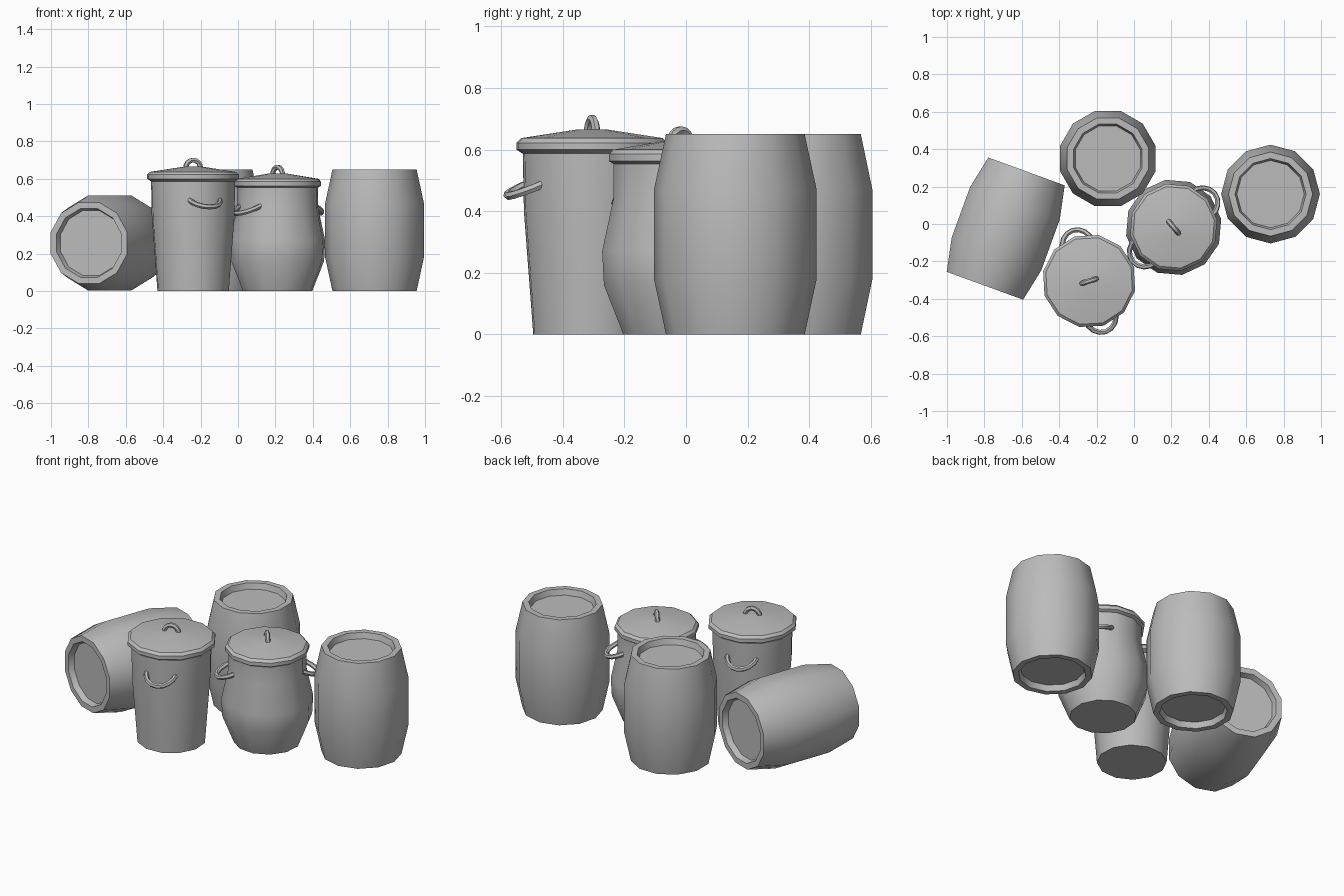
import bpy, bmesh
from math import sin, cos, pi, radians
from mathutils import Matrix, Vector

old = bpy.data.objects.get("Cube")
if old:
    bpy.data.objects.remove(old, do_unlink=True)

SIDES = 12
GREY = (0.5, 0.5, 0.5, 1)
clay = bpy.data.materials.new("plain grey")
clay.use_nodes = True
clay.diffuse_color = GREY
clay.node_tree.nodes["Principled BSDF"].inputs["Base Color"].default_value = GREY


def finish(obj):
    """Link an object, colour it and smooth its soft edges."""
    bpy.context.collection.objects.link(obj)
    obj.data.materials.append(clay)
    bpy.ops.object.select_all(action='DESELECT')
    obj.select_set(True)
    bpy.context.view_layer.objects.active = obj
    bpy.ops.object.shade_smooth_by_angle(angle=radians(36))


def lathe(name, profile, matrix):
    """Turn (radius, height) points around z and cap both ends."""
    bm = bmesh.new()
    rings = []
    for r, z in profile:
        rings.append([bm.verts.new((r * cos(2 * pi * i / SIDES), r * sin(2 * pi * i / SIDES), z))
                      for i in range(SIDES)])
    for a, b in zip(rings, rings[1:]):
        for i in range(SIDES):
            j = (i + 1) % SIDES
            bm.faces.new((a[i], a[j], b[j], b[i]))
    bm.faces.new(rings[0][::-1])
    bm.faces.new(rings[-1])
    bmesh.ops.recalc_face_normals(bm, faces=bm.faces)
    mesh = bpy.data.meshes.new(name)
    bm.to_mesh(mesh)
    bm.free()
    obj = bpy.data.objects.new(name, mesh)
    obj.matrix_world = matrix
    finish(obj)


def tube(name, points, matrix, radius=0.014):
    """Round bar along a path, turned into a mesh."""
    curve = bpy.data.curves.new(name, 'CURVE')
    curve.dimensions = '3D'
    curve.bevel_depth = radius
    curve.bevel_resolution = 1
    curve.use_fill_caps = True
    spline = curve.splines.new('POLY')
    spline.points.add(len(points) - 1)
    for p, co in zip(spline.points, points):
        p.co = (*co, 1)
    temp = bpy.data.objects.new(name + "_path", curve)
    mesh = bpy.data.meshes.new_from_object(temp)
    bpy.data.objects.remove(temp)
    obj = bpy.data.objects.new(name, mesh)
    obj.matrix_world = matrix
    finish(obj)


def place(x, y, z, turn):
    return Matrix.Translation((x, y, z)) @ Matrix.Rotation(radians(turn), 4, 'Z')


# Barrels: bulging staves with a recessed disc at each end
H = 0.65
half = [(0.18, 0.035), (0.19, 0), (0.225, 0), (0.264, 0.18)]
barrel = half + [(r, H - z) for r, z in reversed(half)]
lathe("right_barrel", barrel, place(0.73, 0.16, 0, 0))
lathe("back_barrel", barrel, place(-0.14, 0.35, 0, 15))
lying = place(-0.797, -0.33, 0.257, -20) @ Matrix.Rotation(-pi / 2, 4, 'X') @ Matrix.Rotation(pi / 12, 4, 'Z')
lathe("lying_barrel", barrel, lying)


def pot(name, body, lid_r, lid_z, handle_z, matrix):
    """Pot body, lid with a loop on top, and two drooping side handles."""
    lathe(name + "_body", body, matrix)
    lid = [(lid_r - 0.02, 0), (lid_r, 0.013), (lid_r, 0.035), (lid_r - 0.015, 0.05), (0.05, 0.078)]
    lathe(name + "_lid", [(r, lid_z + z) for r, z in lid], matrix)
    arc = [pi * i / 8 for i in range(9)]
    loop = [(0.042 * cos(a), 0, lid_z + 0.068 + 0.045 * sin(a)) for a in arc]
    tube(name + "_lid_loop", loop, matrix)
    for side, s in (("front", -1), ("back", 1)):
        grip = [(0.085 * cos(a), s * (0.19 + 0.095 * sin(a)), handle_z - 0.04 * sin(a)) for a in arc]
        tube(f"{name}_{side}_handle", grip, matrix)


# Tall tapered pot
pot("tall_pot", [(0.195, 0), (0.226, 0.4), (0.23, 0.6)],
    0.251, 0.587, 0.49, place(-0.24, -0.305, 0, 18))

# Round-bellied pot with a straight neck
pot("round_pot", [(0.188, 0), (0.252, 0.16), (0.258, 0.27), (0.22, 0.445), (0.22, 0.56)],
    0.236, 0.55, 0.455, place(0.212, -0.018, 0, -50))
